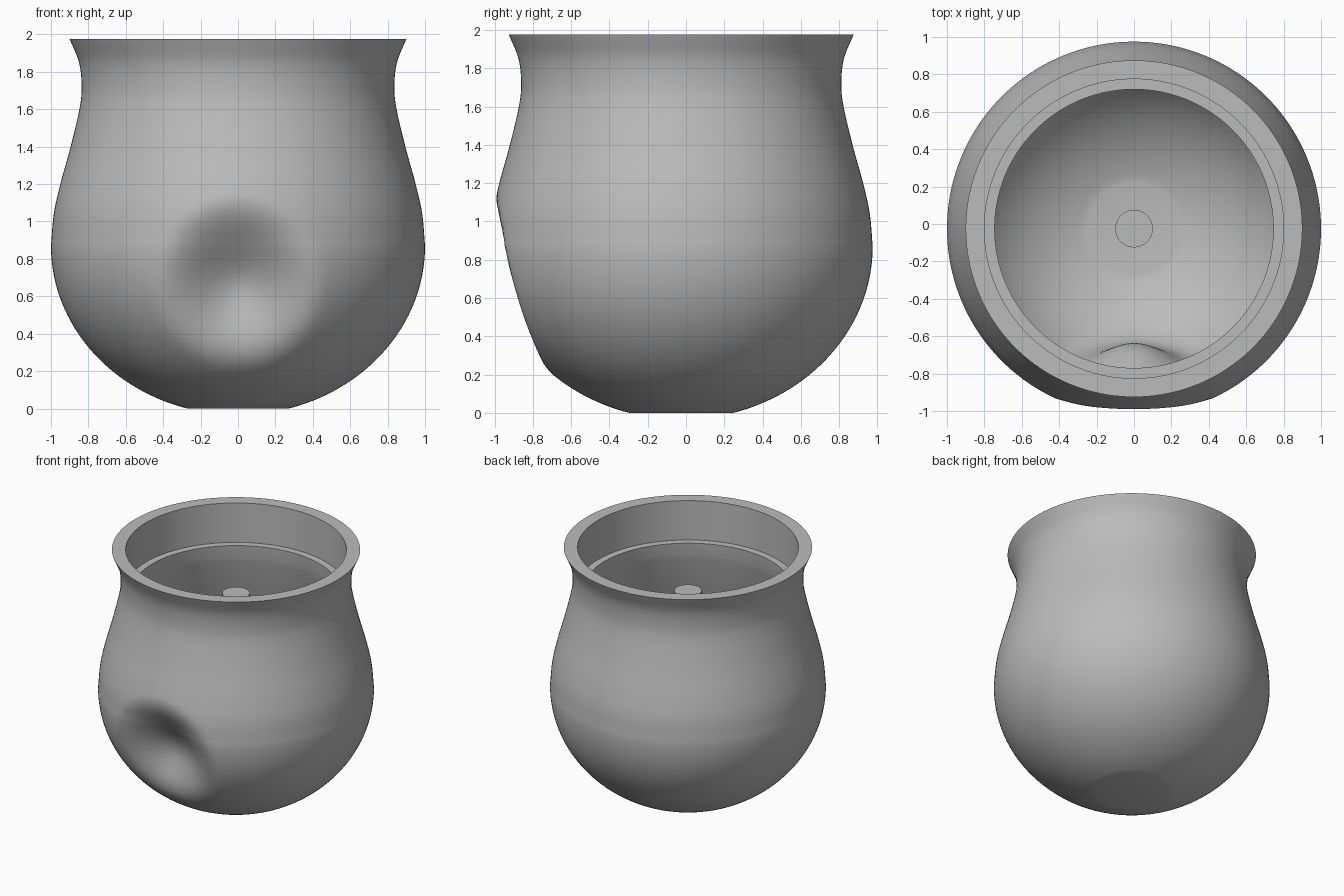
import bpy, bmesh, math
from mathutils import Vector

cube = bpy.data.objects.get("Cube")
if cube:
    bpy.data.objects.remove(cube, do_unlink=True)

AXIS_Y = -0.025
SEGMENTS = 160
WALL = 0.1

clay = bpy.data.materials.new("grey_clay")
clay.use_nodes = True
colour = (0.5, 0.5, 0.5, 1)
clay.diffuse_color = colour
clay.node_tree.nodes["Principled BSDF"].inputs["Base Color"].default_value = colour


def smooth_path(points, steps=8):
    """Catmull-Rom curve through the points."""
    pts = [Vector(p) for p in points]
    pts = [2 * pts[0] - pts[1]] + pts + [2 * pts[-1] - pts[-2]]
    out = []
    for a, b, c, d in zip(pts, pts[1:], pts[2:], pts[3:]):
        for i in range(steps):
            t = i / steps
            out.append(0.5 * (2 * b + (c - a) * t + (2 * a - 5 * b + 4 * c - d) * t ** 2
                              + (3 * b - a - 3 * c + d) * t ** 3))
    return out + [pts[-2]]


def dent(co):
    """Push the front of the belly inwards with a soft falloff."""
    if co.y < 0:
        t = 1 - math.hypot(co.x / 0.47, (co.z - 0.67) / 0.49)
        if t > 0:
            co.y += 0.25 * t * t * (3 - 2 * t)
    return co


def lathe(name, profile, shape=None):
    """Spin a radius/height profile, closing both ends with flat discs."""
    bm = bmesh.new()
    rings = []
    for r, z in profile:
        ring = []
        for i in range(SEGMENTS):
            a = math.tau * i / SEGMENTS
            co = Vector((r * math.cos(a), r * math.sin(a) + AXIS_Y, z))
            ring.append(bm.verts.new(shape(co) if shape else co))
        rings.append(ring)
    for low, high in zip(rings, rings[1:]):
        for i in range(SEGMENTS):
            j = (i + 1) % SEGMENTS
            bm.faces.new((low[i], low[j], high[j], high[i]))
    bm.faces.new(rings[0][::-1])
    bm.faces.new(rings[-1])
    mesh = bpy.data.meshes.new(name)
    bm.to_mesh(mesh)
    bm.free()
    mesh.materials.append(clay)
    obj = bpy.data.objects.new(name, mesh)
    bpy.context.collection.objects.link(obj)
    bpy.ops.object.select_all(action='DESELECT')
    obj.select_set(True)
    bpy.context.view_layer.objects.active = obj
    bpy.ops.object.shade_smooth_by_angle(angle=math.radians(35))
    return obj


# Outer curve: round belly, then narrowing neck and flared lip
start = math.asin(0.27)
belly = []
for i in range(41):
    a = start + (math.pi / 2 - start) * i / 40
    belly.append(Vector((math.sin(a), 0.87 - 0.904 * math.cos(a))))
belly[0].y = 0
neck = smooth_path([(1, 0.87), (0.985, 1.04), (0.95, 1.2), (0.895, 1.4), (0.848, 1.6),
                    (0.836, 1.72), (0.85, 1.85), (0.9, 1.975)])
outer = belly + neck[1:]

# Inner curve: the outer curve offset by the wall, up to the ledge
inner = [Vector((0.25, WALL))]
for before, here, after in zip(outer, outer[1:], outer[2:]):
    along = (after - before).normalized()
    p = here + WALL * Vector((-along.y, along.x))
    if p.x > 0.26 and p.y > WALL and here.y < 1.6:
        inner.append(p)
inner.append(Vector((0.745, 1.66)))

# Recessed seat under the lip
seat = [(0.8, 1.975), (0.8, 1.66)]
lathe("pot_body", outer + [Vector(p) for p in seat] + inner[::-1], dent)

# Central post standing on the pot floor
lathe("centre_post", [(0.1, WALL), (0.1, 1.63)])
